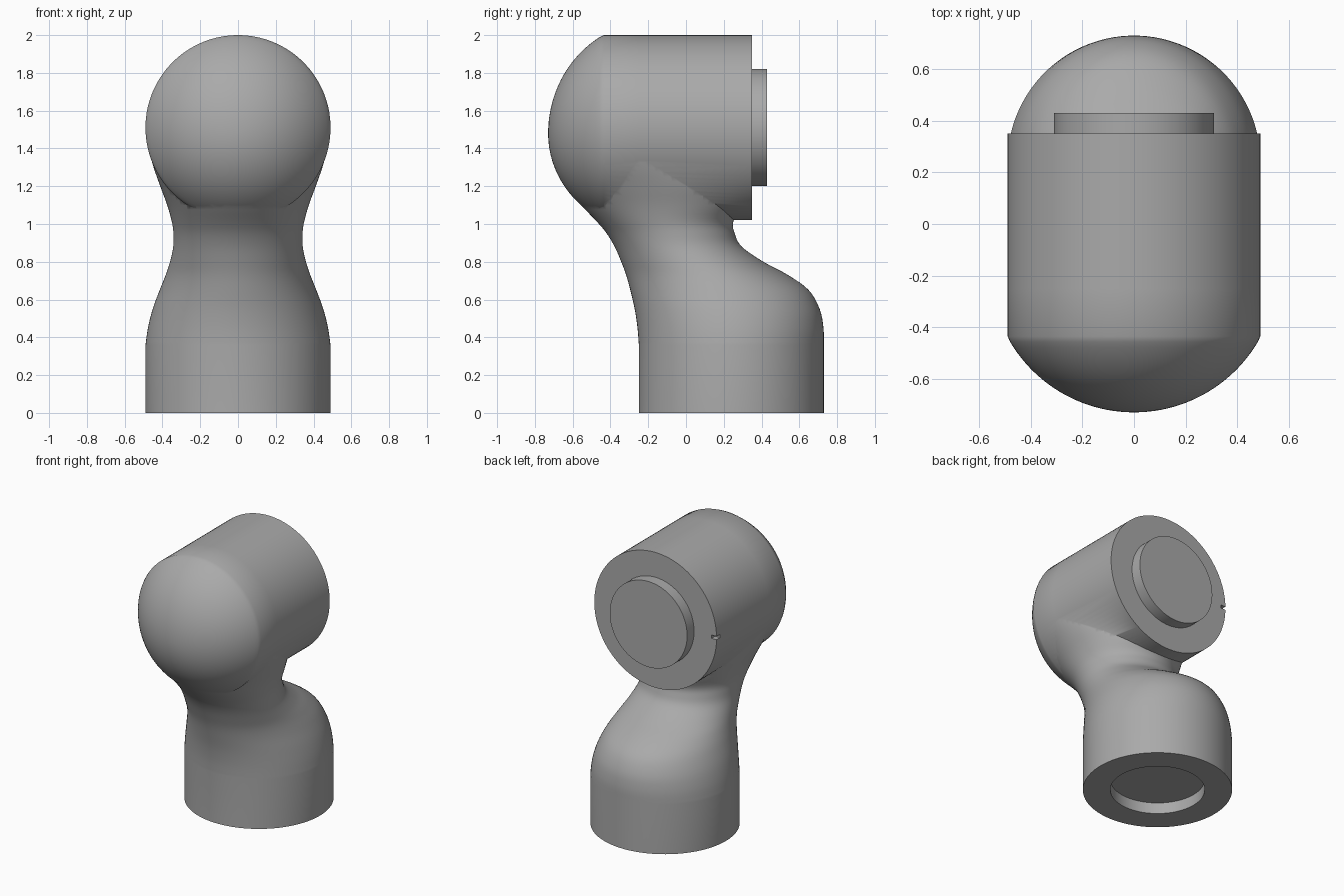
import bpy, bmesh
from math import sin, cos, pi, sqrt, radians

SEG = 96
HEAD_Z, R = 1.51, 0.49

if "Cube" in bpy.data.objects:
    bpy.data.objects.remove(bpy.data.objects["Cube"])

grey = bpy.data.materials.new("satin grey")
grey.use_nodes = True
grey.diffuse_color = (0.4, 0.4, 0.4, 1)
grey.node_tree.nodes["Principled BSDF"].inputs["Base Color"].default_value = (0.4, 0.4, 0.4, 1)


def loft(name, rings):
    """Closed skin over a list of equal-length point rings."""
    bm = bmesh.new()
    loops = [[bm.verts.new(p) for p in ring] for ring in rings]
    for a, b in zip(loops, loops[1:]):
        for i in range(len(a)):
            j = (i + 1) % len(a)
            bm.faces.new((a[i], a[j], b[j], b[i]))
    bm.faces.new(loops[0])
    bm.faces.new(loops[-1])
    bmesh.ops.recalc_face_normals(bm, faces=bm.faces)
    mesh = bpy.data.meshes.new(name)
    bm.to_mesh(mesh)
    bm.free()
    mesh.materials.append(grey)
    obj = bpy.data.objects.new(name, mesh)
    bpy.context.collection.objects.link(obj)
    return obj


def angles():
    return [2 * pi * (i + 0.5) / SEG for i in range(SEG)]


def level_ring(z, front, back, half):
    """Horizontal oval between a front and a back limit."""
    mid, depth = (front + back) / 2, (back - front) / 2
    return [(half * cos(t), mid + depth * sin(t), z) for t in angles()]


def upright_ring(y, r, z=HEAD_Z):
    return [(r * cos(t), y, z + r * sin(t)) for t in angles()]


def spline(rows, steps):
    """Smooth interpolation through table rows."""
    out = []
    for k in range(len(rows) - 1):
        p = [rows[max(0, min(len(rows) - 1, k + d))] for d in (-1, 0, 1, 2)]
        for s in range(steps):
            u = s / steps
            out.append([b + 0.5 * u * (c - a + u * (2*a - 5*b + 4*c - d + u * (3*(b - c) + d - a)))
                        for a, b, c, d in zip(*p)])
    return out + [rows[-1]]


def combine(target, other, operation):
    mod = target.modifiers.new(operation.lower(), "BOOLEAN")
    mod.operation, mod.object, mod.solver = operation, other, "EXACT"
    bpy.context.view_layer.objects.active = target
    bpy.ops.object.modifier_apply(modifier=mod.name)
    bpy.data.objects.remove(other)


# Base and neck: height, front, back, half width
neck_rows = [
    (0.36, -0.25, 0.73, 0.49), (0.45, -0.257, 0.728, 0.477), (0.55, -0.272, 0.708, 0.452),
    (0.65, -0.295, 0.65, 0.415), (0.73, -0.317, 0.54, 0.383), (0.8, -0.343, 0.41, 0.36),
    (0.88, -0.378, 0.295, 0.343), (0.95, -0.42, 0.258, 0.342), (1.01, -0.47, 0.25, 0.35),
    (1.1, -0.555, 0.29, 0.375), (1.2, -0.635, 0.3, 0.412), (1.3, -0.69, 0.25, 0.447),
    (1.4, -0.715, 0.2, 0.473), (1.5, -0.72, 0.15, 0.48)]
body = loft("wrist_body", [level_ring(0, -0.25, 0.73, R)]
            + [level_ring(*row) for row in spline(neck_rows, 4)])

# Head: barrel lying along y with a domed front
dome_r, dome_y = 0.559, -0.171
rings = [upright_ring(0.35, R), upright_ring(-0.25, R)]
for i in range(25):
    a = radians(61.2) * (1 - i / 24) + 0.01
    r = min(R, dome_r * sin(a))
    # the dome dips a little toward its tip
    rings.append(upright_ring(dome_y - dome_r * cos(a), r, HEAD_Z - 0.03 * (1 - r / R)))
combine(body, loft("head", rings), "UNION")

# Round recess under the base and alignment notch at the rear rim
combine(body, loft("base_recess", [level_ring(z, 0.24 - 0.31, 0.24 + 0.31, 0.31)
                                   for z in (-0.05, 0.08)]), "DIFFERENCE")
notch = [[(x, y, HEAD_Z + z) for x, z in ((-0.52, -0.012), (-0.45, -0.012), (-0.45, 0.012), (-0.52, 0.012))]
         for y in (0.31, 0.4)]
combine(body, loft("rim_notch", notch), "DIFFERENCE")

# Rear mounting disc
disc = loft("mounting_disc", [upright_ring(y, 0.31) for y in (0.35, 0.43)])

for obj in (body, disc):
    bpy.ops.object.select_all(action="DESELECT")
    obj.select_set(True)
    bpy.context.view_layer.objects.active = obj
    bpy.ops.object.shade_smooth_by_angle(angle=radians(50))
